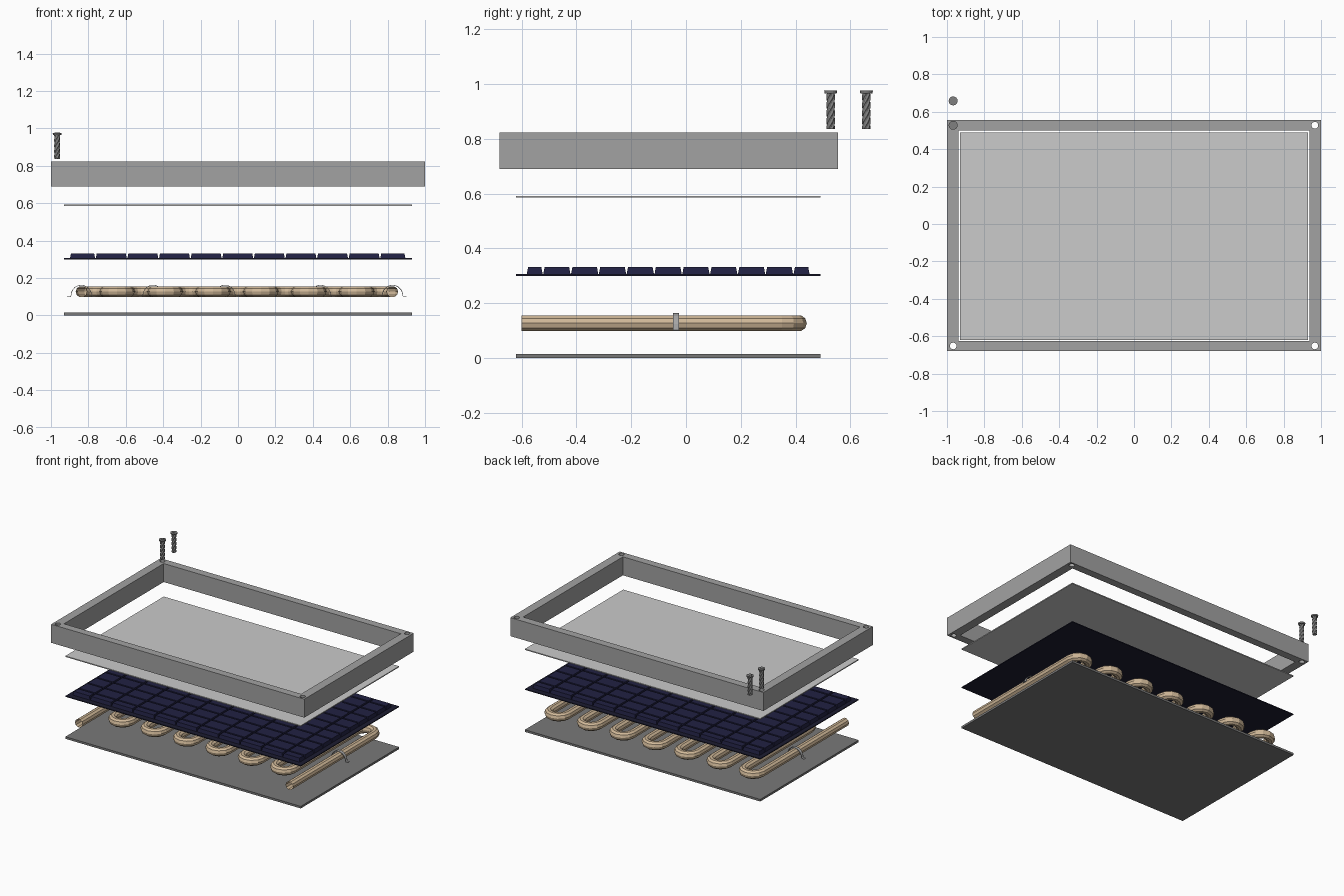
import bpy, bmesh, math
from mathutils import Matrix, Vector

if "Cube" in bpy.data.objects:
    bpy.data.objects.remove(bpy.data.objects["Cube"])


def material(name, r, g, b):
    col = [((c / 255 + 0.055) / 1.055) ** 2.4 for c in (r, g, b)] + [1]
    m = bpy.data.materials.new(name)
    m.use_nodes = True
    m.diffuse_color = col
    m.node_tree.nodes["Principled BSDF"].inputs["Base Color"].default_value = col
    return m


FRAME = material("frame grey", 162, 162, 162)
GLASS = material("glass light grey", 203, 203, 203)
BACK = material("backing dark grey", 121, 121, 121)
NAVY = material("cell navy", 33, 33, 66)
SHEET = material("sheet dark navy", 28, 28, 48)
TAN = material("pipe tan", 208, 184, 152)
STEEL = material("screw steel", 128, 128, 128)
CLIP = material("clip grey", 165, 165, 165)


def add_mesh(name, mesh, mat):
    mesh.materials.clear()
    mesh.materials.append(mat)
    ob = bpy.data.objects.new(name, mesh)
    bpy.context.collection.objects.link(ob)
    return ob


def from_bmesh(name, bm, mat):
    mesh = bpy.data.meshes.new(name)
    bmesh.ops.recalc_face_normals(bm, faces=bm.faces)
    bm.to_mesh(mesh)
    bm.free()
    return add_mesh(name, mesh, mat)


def from_curve(name, paths, mat, closed, **settings):
    """Turn straight-segment paths into a mesh through a curve."""
    cu = bpy.data.curves.new(name, 'CURVE')
    for key, value in settings.items():
        setattr(cu, key, value)
    for path in paths:
        sp = cu.splines.new('POLY')
        sp.points.add(len(path) - 1)
        for p, co in zip(sp.points, path):
            p.co = (*co, 1)
        sp.use_cyclic_u = closed
        sp.use_smooth = False
    tmp = bpy.data.objects.new(name + "_path", cu)
    bpy.context.collection.objects.link(tmp)
    bpy.context.view_layer.update()
    graph = bpy.context.evaluated_depsgraph_get()
    mesh = bpy.data.meshes.new_from_object(tmp.evaluated_get(graph))
    bpy.data.objects.remove(tmp)
    return add_mesh(name, mesh, mat)


def block(bm, x0, x1, y0, y1, z0, z1, inset=0.0):
    """Box whose top is drawn in by inset on every side."""
    rings = []
    for z, d in ((z0, 0), (z1, inset)):
        rings.append([bm.verts.new(v) for v in (
            (x0 + d, y0 + d, z), (x1 - d, y0 + d, z),
            (x1 - d, y1 - d, z), (x0 + d, y1 - d, z))])
    low, top = rings
    bm.faces.new(low[::-1])
    bm.faces.new(top)
    for i in range(4):
        j = (i + 1) % 4
        bm.faces.new((low[i], low[j], top[j], top[i]))


def rect(x, y0, y1):
    return [(-x, y0, 0), (x, y0, 0), (x, y1, 0), (-x, y1, 0)]


def ring(cx, cy, r, n):
    return [(cx + r * math.cos(math.tau * i / n),
             cy + r * math.sin(math.tau * i / n), 0) for i in range(n)]


# Flat sheets: backing, cell carrier and glass
for name, z0, z1, mat in (("backing_plate", 0, 0.015, BACK),
                          ("cell_sheet", 0.3, 0.306, SHEET),
                          ("glass_sheet", 0.585, 0.592, GLASS)):
    bm = bmesh.new()
    block(bm, -0.93, 0.93, -0.62, 0.49, z0, z1)
    from_bmesh(name, bm, mat)

# Grid of bevelled cells, with narrower ones around the border
xs = [-0.9] + [-0.762 + 0.169 * i for i in range(10)] + [0.897]
ys = [-0.582] + [-0.522 + 0.1015 * i for i in range(10)] + [0.452]
bm = bmesh.new()
for xa, xb in zip(xs, xs[1:]):
    for ya, yb in zip(ys, ys[1:]):
        block(bm, xa + 0.002, xb - 0.002, ya + 0.001, yb - 0.001,
              0.306, 0.332, 0.005)
from_bmesh("solar_cells", bm, NAVY)

# Outer frame with four through holes
outline = [rect(1.0, -0.68, 0.555), rect(0.937, -0.626, 0.5)]
outline += [ring(x, y, 0.018, 16) for x in (-0.967, 0.967)
            for y in (-0.652, 0.528)]
frame = from_curve("outer_frame", outline, FRAME, True,
                   dimensions='2D', fill_mode='BOTH', extrude=0.066)
frame.location.z = 0.756

# Serpentine pipe
RUNS, PITCH, START, MID = 14, 0.128, -0.838, 0.127
run_x = [START + PITCH * i for i in range(RUNS)]
path = [(run_x[0], -0.6, MID)]
for i in range(RUNS - 1):
    side = 1 if i % 2 == 0 else -1
    cy = 0.347 if side > 0 else -0.38
    for k in range(7):
        a = math.pi * k / 6
        path.append((run_x[i] + PITCH / 2 * (1 - math.cos(a)),
                     cy + side * PITCH / 2 * math.sin(a), MID))
path.append((run_x[-1], -0.6, MID))
from_curve("serpentine_pipe", [path], TAN, False, dimensions='3D',
           bevel_depth=0.03, bevel_resolution=3, twist_mode='Z_UP')

# Strap clips arching over some of the runs
for n, i in enumerate((0, 3, 6, 10, 13)):
    prof = [(-0.076, 0.1), (-0.06, 0.1)]
    prof += [(-0.055 * math.cos(math.pi * k / 10),
              0.106 + 0.056 * math.sin(math.pi * k / 10)) for k in range(11)]
    prof += [(0.06, 0.1), (0.076, 0.1)]
    bm = bmesh.new()
    rows = [[bm.verts.new((run_x[i] + x, y, z)) for x, z in prof]
            for y in (-0.048, -0.026)]
    for k in range(len(prof) - 1):
        bm.faces.new((rows[0][k], rows[0][k + 1], rows[1][k + 1], rows[1][k]))
    clip = from_bmesh(f"pipe_clip_{n + 1}", bm, CLIP)
    thick = clip.modifiers.new("thickness", 'SOLIDIFY')
    thick.thickness = 0.003
    thick.offset = 0

# Screws: twisted lobed shank, disc head and a cross slot plate
SIDES, STEPS = 12, 14
for n, y in enumerate((0.528, 0.658)):
    bm = bmesh.new()
    levels = []
    for s in range(STEPS + 1):
        t = s / STEPS
        levels.append([])
        for k in range(SIDES):
            a = math.tau * k / SIDES + t * math.pi * 1.5
            r = 0.016 if k % 2 else 0.0125
            levels[-1].append(bm.verts.new(
                (r * math.cos(a), r * math.sin(a), 0.836 + 0.13 * t)))
    for lo, hi in zip(levels, levels[1:]):
        for k in range(SIDES):
            j = (k + 1) % SIDES
            bm.faces.new((lo[k], lo[j], hi[j], hi[k]))
    bm.faces.new(levels[0][::-1])
    bmesh.ops.create_cone(bm, cap_ends=True, segments=16, radius1=0.022,
                          radius2=0.024, depth=0.01,
                          matrix=Matrix.Translation(Vector((0, 0, 0.971))))
    for w, h in ((0.014, 0.003), (0.003, 0.014)):
        block(bm, -w, w, -h, h, 0.974, 0.977)
    screw = from_bmesh(f"screw_{n + 1}", bm, STEEL)
    screw.location = (-0.967, y, 0)
